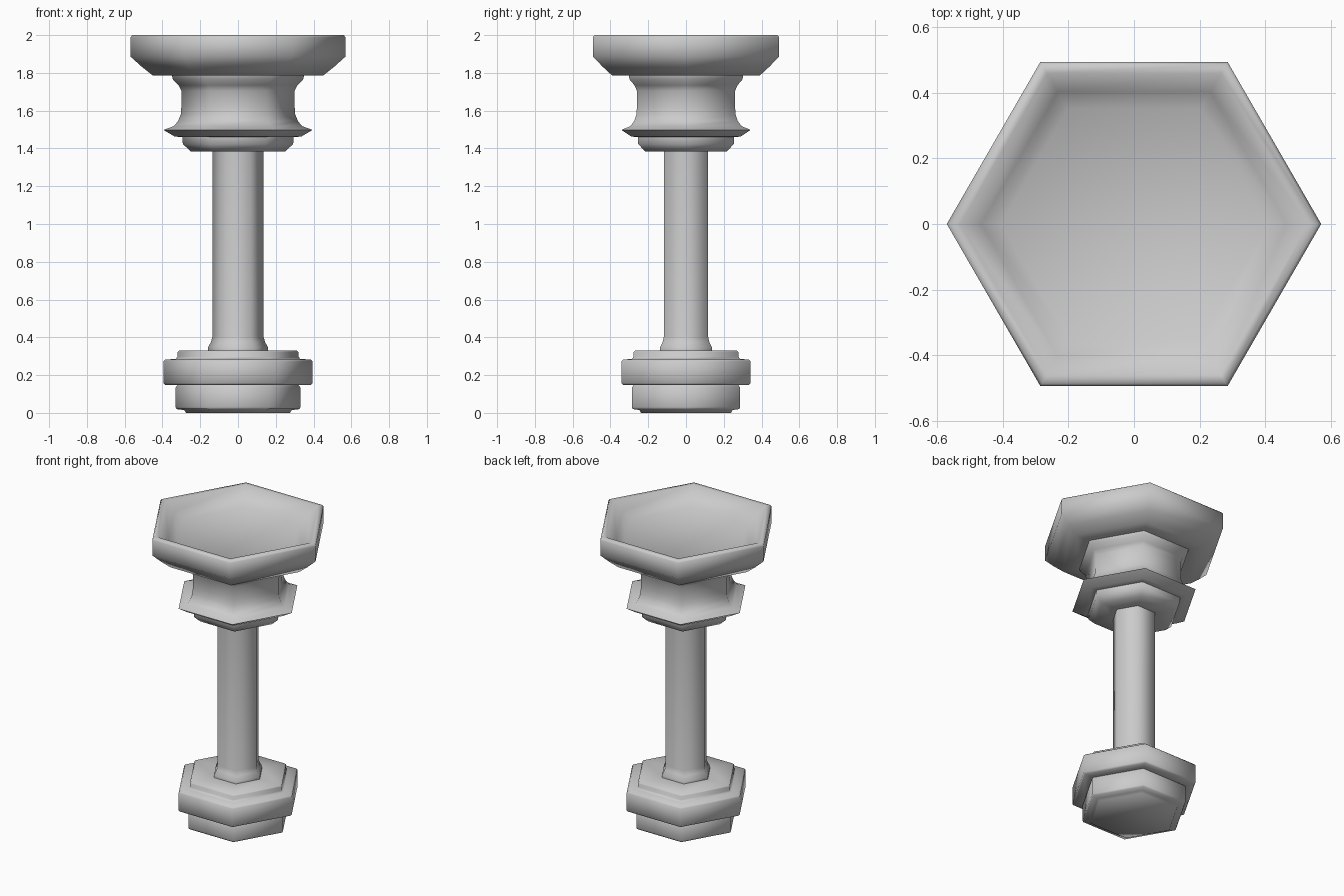
import bpy, bmesh, math

if "Cube" in bpy.data.objects:
    bpy.data.objects.remove(bpy.data.objects["Cube"])


def hex_lathe(name, profile, cap_start=False, cap_end=False):
    """Sweep a (corner radius, height) profile around a hexagon."""
    bm = bmesh.new()
    rings = []
    for r, z in profile:
        rings.append([bm.verts.new((r * math.cos(i * math.pi / 3),
                                    r * math.sin(i * math.pi / 3), z))
                      for i in range(6)])
    for a, b in zip(rings, rings[1:]):
        for i in range(6):
            j = (i + 1) % 6
            bm.faces.new((a[i], a[j], b[j], b[i]))
    if cap_start:
        bm.faces.new(rings[0][::-1])
    if cap_end:
        bm.faces.new(rings[-1])
    mesh = bpy.data.meshes.new(name)
    bm.to_mesh(mesh)
    bm.free()
    obj = bpy.data.objects.new(name, mesh)
    bpy.context.collection.objects.link(obj)
    bpy.ops.object.select_all(action='DESELECT')
    bpy.context.view_layer.objects.active = obj
    obj.select_set(True)
    bpy.ops.object.shade_smooth_by_angle(angle=math.radians(62))
    return obj


# stepped foot with a wide plate
hex_lathe("foot", [
    (0.275, 0.0), (0.285, 0.015), (0.325, 0.02), (0.33, 0.03), (0.33, 0.135),
    (0.32, 0.148), (0.385, 0.148), (0.395, 0.158), (0.395, 0.272),
    (0.385, 0.283), (0.33, 0.285), (0.32, 0.298), (0.32, 0.322),
    (0.312, 0.33), (0.16, 0.33)], cap_start=True)

# slim column flaring at its bottom
hex_lathe("column", [
    (0.16, 0.33), (0.16, 0.345), (0.143, 0.375), (0.135, 0.405),
    (0.135, 1.385)])

# collar and waisted neck under the bowl
hex_lathe("neck", [
    (0.135, 1.385), (0.25, 1.385), (0.292, 1.423), (0.295, 1.46),
    (0.335, 1.463), (0.395, 1.498), (0.34, 1.518), (0.317, 1.545),
    (0.303, 1.58), (0.30, 1.62), (0.30, 1.705), (0.315, 1.735),
    (0.345, 1.765), (0.35, 1.785)])

# shallow bowl, open at the top
hex_lathe("bowl", [
    (0.35, 1.785), (0.45, 1.785), (0.51, 1.833), (0.57, 1.887),
    (0.57, 1.988), (0.56, 2.0), (0.53, 2.0), (0.465, 1.945),
    (0.405, 1.91)], cap_end=True)
